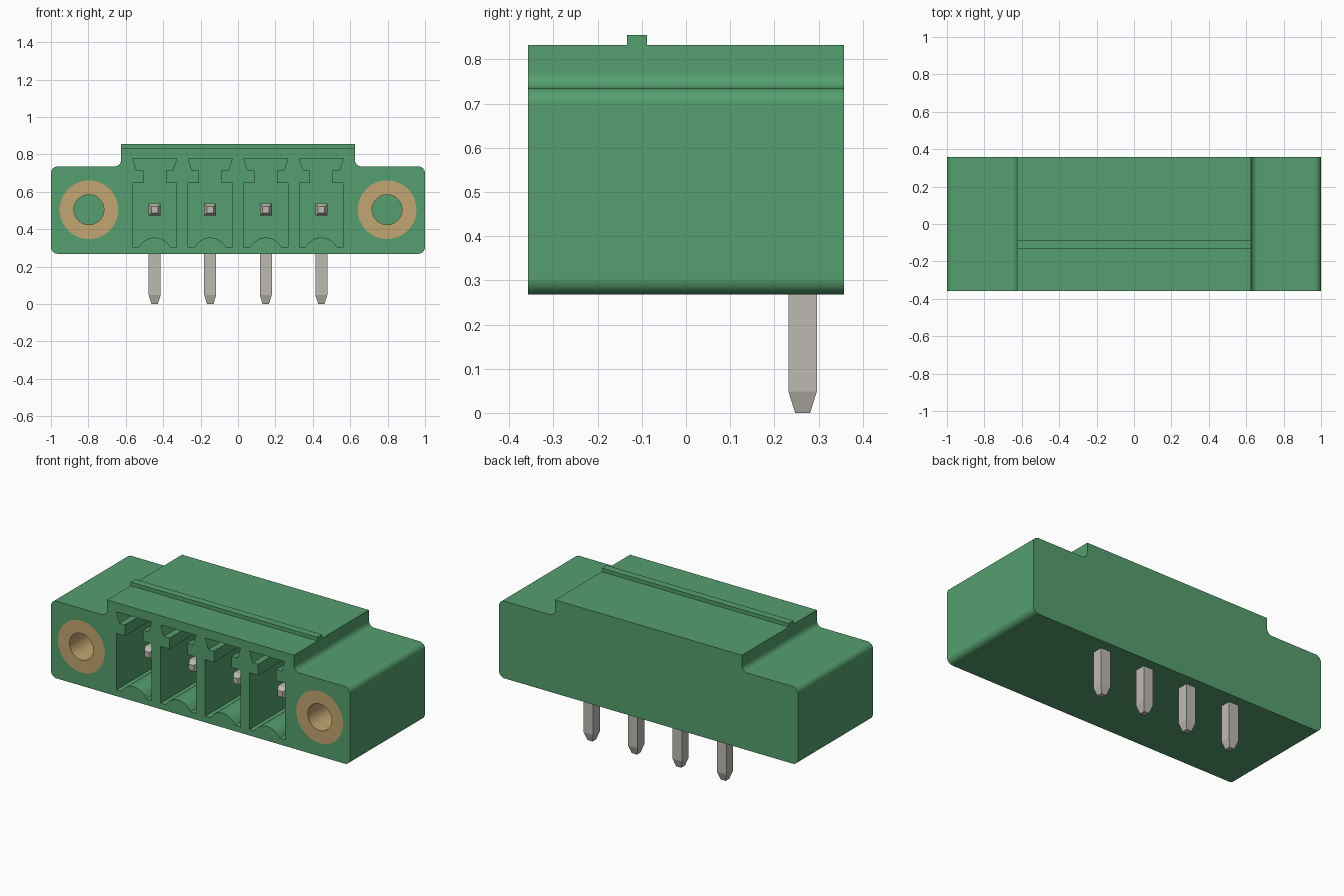
import bpy, bmesh, math

cube = bpy.data.objects.get("Cube")
if cube:
    bpy.data.objects.remove(cube, do_unlink=True)

FRONT, BACK = -0.358, 0.358
PIN_Z, PIN_Y = 0.504, 0.264


def material(name, rgb):
    m = bpy.data.materials.new(name)
    m.use_nodes = True
    m.diffuse_color = (*rgb, 1)
    bsdf = next(n for n in m.node_tree.nodes if n.type == 'BSDF_PRINCIPLED')
    bsdf.inputs["Base Color"].default_value = (*rgb, 1)
    bsdf.inputs["Roughness"].default_value = 0.5
    return m


GREEN = material("green plastic", (0.09, 0.345, 0.157))
BRASS = material("brass", (0.54, 0.38, 0.165))
METAL = material("tin plated metal", (0.51, 0.49, 0.44))


def finish(name, bm, mat):
    bmesh.ops.recalc_face_normals(bm, faces=bm.faces)
    me = bpy.data.meshes.new(name)
    bm.to_mesh(me)
    bm.free()
    me.materials.append(mat)
    ob = bpy.data.objects.new(name, me)
    bpy.context.collection.objects.link(ob)
    return ob


def select(ob):
    bpy.ops.object.select_all(action='DESELECT')
    ob.select_set(True)
    bpy.context.view_layer.objects.active = ob


def smooth(ob):
    select(ob)
    bpy.ops.object.shade_smooth_by_angle(angle=math.radians(30))


def prism(name, outline, y0, y1, mat):
    """Extrude an (x, z) outline from y0 to y1."""
    bm = bmesh.new()
    rings = [[bm.verts.new((x, y, z)) for x, z in outline] for y in (y0, y1)]
    n = len(outline)
    for i in range(n):
        j = (i + 1) % n
        bm.faces.new((rings[0][i], rings[0][j], rings[1][j], rings[1][i]))
    bm.faces.new(rings[0])
    bm.faces.new(rings[1])
    return finish(name, bm, mat)


def arc(cx, cz, r, a0, a1, steps):
    return [(cx + r * math.cos(math.radians(a0 + (a1 - a0) * i / steps)),
             cz + r * math.sin(math.radians(a0 + (a1 - a0) * i / steps)))
            for i in range(steps + 1)]


def circle(cx, cz, r, n=48):
    return arc(cx, cz, r, 0, 360 * (n - 1) / n, n - 1)


def cut(target, cutter):
    mod = target.modifiers.new("cut", 'BOOLEAN')
    mod.operation = 'DIFFERENCE'
    mod.solver = 'EXACT'
    mod.object = cutter
    select(target)
    bpy.ops.object.modifier_apply(modifier=mod.name)
    bpy.data.objects.remove(cutter, do_unlink=True)


# Housing: stepped outline with rounded corners, mirrored across x
R = 0.036
half = (arc(1 - R, 0.268 + R, R, -90, 0, 8)
        + arc(1 - R, 0.735 - R, R, 0, 90, 8)
        + arc(0.625 + R, 0.735 + R, R, 270, 180, 8)
        + [(0.625, 0.833)])
housing = prism("housing", half + [(-x, z) for x, z in reversed(half)],
                FRONT, BACK, GREEN)

# Contact chambers: keyed slots with a rounded ridge along the floor
centres = [(i - 1.5) * 0.297 for i in range(4)]
slot_side = [(0.118, 0.305), (0.118, 0.647), (0.06, 0.647), (0.06, 0.714),
             (0.097, 0.714), (0.118, 0.778)]
ridge = arc(0, 0.261, 0.094, 152, 28, 12)
slot = ridge + slot_side + [(-x, z) for x, z in reversed(slot_side)]
for cx in centres:
    cut(housing, prism("slot_cutter", [(x + cx, z) for x, z in slot],
                       FRONT - 0.05, 0.18, GREEN))

# Pockets for the threaded inserts
INSERT_X, INSERT_END = 0.797, 0.09
for s in (-1, 1):
    cut(housing, prism("pocket_cutter", circle(s * INSERT_X, PIN_Z, 0.157),
                       FRONT - 0.05, INSERT_END, GREEN))
smooth(housing)
weighted = housing.modifiers.new("even shading", 'WEIGHTED_NORMAL')
weighted.keep_sharp = True

# Locking rib across the top
prism("top_rib", [(-0.625, 0.832), (0.625, 0.832), (0.625, 0.855), (-0.625, 0.855)],
      -0.133, -0.088, GREEN)

# Brass insert sleeves, open at the front
for side, s in (("right", -1), ("left", 1)):
    bm = bmesh.new()
    loops = [[bm.verts.new((x, y, z)) for x, z in circle(s * INSERT_X, PIN_Z, r)]
             for r, y in ((0.157, FRONT), (0.157, INSERT_END),
                          (0.08, INSERT_END), (0.08, FRONT))]
    for k in range(4):
        a, b = loops[k], loops[(k + 1) % 4]
        for i in range(48):
            j = (i + 1) % 48
            bm.faces.new((a[i], a[j], b[j], b[i]))
    smooth(finish(side + "_insert", bm, BRASS))

# Bent square pins: sections given as half width, outer (y, z), inner (y, z)
H, T = 0.032, 0.017
sections = [
    (T, (-0.235, PIN_Z + T), (-0.235, PIN_Z - T)),
    (H, (-0.205, PIN_Z + H), (-0.205, PIN_Z - H)),
    (H, (PIN_Y + H, PIN_Z + H), (PIN_Y - H, PIN_Z - H)),
    (H, (PIN_Y + H, 0.048), (PIN_Y - H, 0.048)),
    (T, (PIN_Y + T, 0.0), (PIN_Y - T, 0.0)),
]
for n, cx in enumerate(centres, 1):
    bm = bmesh.new()
    rings = [[bm.verts.new(co) for co in ((cx - h, *o), (cx + h, *o),
                                          (cx + h, *i), (cx - h, *i))]
             for h, o, i in sections]
    for a, b in zip(rings, rings[1:]):
        for i in range(4):
            j = (i + 1) % 4
            bm.faces.new((a[i], a[j], b[j], b[i]))
    bm.faces.new(rings[0])
    bm.faces.new(rings[-1])
    finish(f"pin_{n}", bm, METAL)
